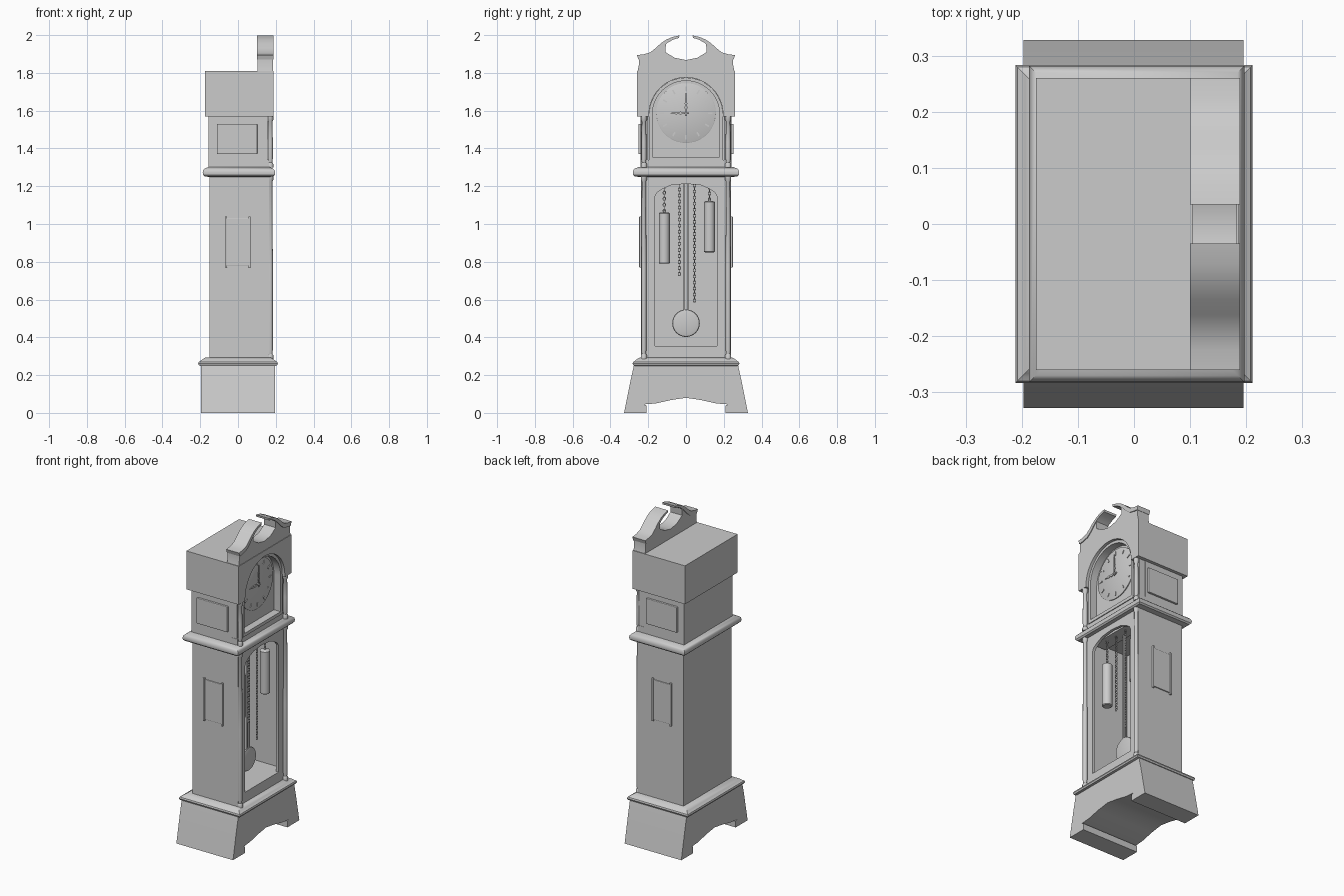
import bpy, bmesh, math
from mathutils import Matrix

if "Cube" in bpy.data.objects:
    bpy.data.objects.remove(bpy.data.objects["Cube"])

R = math.radians
COL = bpy.context.collection


def finish(name, bm, smooth=False):
    bmesh.ops.recalc_face_normals(bm, faces=bm.faces)
    me = bpy.data.meshes.new(name)
    bm.to_mesh(me)
    bm.free()
    ob = bpy.data.objects.new(name, me)
    COL.objects.link(ob)
    if smooth:
        shade(ob)
    return ob


def shade(ob):
    bpy.ops.object.select_all(action='DESELECT')
    ob.select_set(True)
    bpy.context.view_layer.objects.active = ob
    bpy.ops.object.shade_smooth_by_angle(angle=R(35))


def box(name, x0, x1, y0, y1, z0, z1, bevel=0):
    bm = bmesh.new()
    m = Matrix.Translation(((x0 + x1) / 2, (y0 + y1) / 2, (z0 + z1) / 2))
    bmesh.ops.create_cube(bm, size=1, matrix=m @ Matrix.Diagonal((x1 - x0, y1 - y0, z1 - z0, 1)))
    if bevel:
        bmesh.ops.bevel(bm, geom=bm.edges[:], offset=bevel, segments=2, affect='EDGES', profile=0.5)
    return finish(name, bm)


def plate(name, loops, x0, x1):
    """Extrude y/z outlines (later loops are holes) from x0 to x1."""
    cu = bpy.data.curves.new(name, 'CURVE')
    cu.dimensions, cu.fill_mode, cu.extrude = '2D', 'BOTH', (x1 - x0) / 2
    for pts in loops:
        sp = cu.splines.new('POLY')
        sp.points.add(len(pts) - 1)
        for p, (y, z) in zip(sp.points, pts):
            p.co = (y, z, 0, 1)
        sp.use_cyclic_u = True
    tmp = bpy.data.objects.new(name + "_outline", cu)
    COL.objects.link(tmp)
    bpy.context.view_layer.update()
    me = bpy.data.meshes.new_from_object(tmp.evaluated_get(bpy.context.evaluated_depsgraph_get()))
    bpy.data.objects.remove(tmp)
    me.transform(Matrix(((0, 0, 1, (x0 + x1) / 2), (1, 0, 0, 0), (0, 1, 0, 0), (0, 0, 0, 1))))
    bm = bmesh.new()
    bm.from_mesh(me)
    bmesh.ops.remove_doubles(bm, verts=bm.verts, dist=1e-5)
    return finish(name, bm, True)


def moulding(name, x0, x1, y, profile):
    """Stack rectangles grown by d at height z."""
    bm = bmesh.new()
    rings = [[bm.verts.new(c) for c in ((x0 - d, -y - d, z), (x1 + d, -y - d, z),
                                        (x1 + d, y + d, z), (x0 - d, y + d, z))] for d, z in profile]
    for a, b in zip(rings, rings[1:]):
        for i in range(4):
            bm.faces.new((a[i], a[i - 1], b[i - 1], b[i]))
    bm.faces.new(rings[0])
    bm.faces.new(rings[-1])
    return finish(name, bm, True)


def lathe(name, loc, profile, n=16, axis='Z'):
    bm = bmesh.new()
    rings = [[bm.verts.new((r * math.cos(2 * math.pi * i / n), r * math.sin(2 * math.pi * i / n), h))
              for i in range(n)] for r, h in profile]
    for a, b in zip(rings, rings[1:]):
        for i in range(n):
            bm.faces.new((a[i], a[i - 1], b[i - 1], b[i]))
    bm.faces.new(rings[0])
    bm.faces.new(rings[-1])
    m = Matrix.Translation(loc)
    if axis == 'X':
        m = m @ Matrix.Rotation(R(90), 4, 'Y')
    bm.transform(m)
    return finish(name, bm, True)


def mirror(half):
    return half + [(-y, z) for y, z in reversed(half) if abs(y) > 1e-6]


def arch(r, spring, bottom, rise=None, n=24):
    rise = rise or r
    return [(r, bottom)] + [(r * math.cos(math.pi * i / n), spring + rise * math.sin(math.pi * i / n))
                            for i in range(n + 1)] + [(-r, bottom)]


# flared base with arched cut between the feet
plate("base", [mirror([(0, 0.08), (-0.08, 0.068), (-0.16, 0.05), (-0.225, 0.045), (-0.21, 0.04), (-0.21, 0),
                       (-0.328, 0), (-0.312, 0.08), (-0.294, 0.17), (-0.276, 0.25), (0, 0.25)])], -0.197, 0.195)
moulding("base_moulding", -0.2, 0.2, 0.272,
         [(-0.005, 0.248), (0.007, 0.252), (0.011, 0.261), (0.008, 0.27), (0, 0.274), (-0.006, 0.28), (-0.025, 0.292)])

# hollow trunk
for s, n in ((-1, "left"), (1, "right")):
    a, b = sorted((s * 0.238, s * 0.222))
    box("trunk_side_" + n, -0.15, 0.15, a, b, 0.285, 1.26)
box("trunk_back", -0.15, -0.135, -0.222, 0.222, 0.285, 1.26)
box("trunk_floor", -0.135, 0.15, -0.222, 0.222, 0.285, 0.355)
plate("trunk_door", [[(-0.238, 0.285), (0.238, 0.285), (0.238, 1.26), (-0.238, 1.26)],
                     mirror([(0.165, 0.355), (0.165, 1.145), (0.155, 1.165), (0.125, 1.185),
                             (0.08, 1.205), (0, 1.213)])], 0.148, 0.165)

# waist moulding
moulding("waist_moulding", -0.165, 0.175, 0.26,
         [(-0.005, 1.25), (0.012, 1.252), (0.02, 1.26), (0.022, 1.272), (0.019, 1.285), (0.01, 1.294), (-0.01, 1.302)])

# hood body with dial recess
box("hood_body", -0.155, 0.118, -0.24, 0.24, 1.295, 1.575)
box("hood_sill", 0.118, 0.165, -0.24, 0.24, 1.295, 1.34)
box("hood_top", -0.175, 0.118, -0.26, 0.26, 1.57, 1.81)
plate("hood_front", [[(-0.26, 1.57), (-0.26, 1.81), (0.26, 1.81), (0.26, 1.57)] + arch(0.196, 1.58, 1.57)],
      0.118, 0.187)
plate("dial_door_frame", [arch(0.195, 1.58, 1.335), arch(0.178, 1.58, 1.355)], 0.118, 0.17)

# side panels and corner columns
for s, n in ((-1, "left"), (1, "right")):
    a, b = sorted((s * 0.235, s * 0.252))
    box("hood_side_panel_" + n, -0.112, 0.102, a, b, 1.37, 1.53, 0.004)
    a, b = sorted((s * 0.232, s * 0.244))
    box("trunk_side_panel_" + n, -0.065, 0.06, a, b, 0.78, 1.03, 0.004)
    for x in (-0.064, 0.061):
        a, b = sorted((s * 0.232, s * 0.248))
        box("trunk_panel_bead_" + n, x - 0.006, x + 0.006, a, b, 0.77, 1.04, 0.003)
    a, b = sorted((s * 0.2, s * 0.238))
    box("hood_stile_" + n, 0.118, 0.158, a, b, 1.34, 1.572)
    for part, z0, z1 in (("trunk_column_", 0.285, 1.255), ("hood_column_", 1.298, 1.572)):
        h = z1 - z0
        lathe(part + n, (0.171, s * 0.223, z0),
              [(0.016, 0), (0.016, 0.02), (0.011, 0.028), (0.0135, 0.05), (0.0135, h * 0.5),
               (0.011, h - 0.03), (0.016, h - 0.02), (0.016, h)])

# swan-neck pediment
plate("pediment", [mirror([(0, 1.805), (-0.257, 1.805), (-0.25, 1.84), (-0.25, 1.875), (-0.19, 1.89), (-0.16, 1.91),
                           (-0.137, 1.937), (-0.105, 1.963), (-0.11, 1.91), (-0.06, 1.88), (0, 1.868)])],
      0.104, 0.184)
for s, n in ((-1, "left"), (1, "right")):
    band = [(0.26, 1.894), (0.225, 1.898), (0.19, 1.908), (0.162, 1.93), (0.135, 1.955), (0.105, 1.976), (0.072, 1.99),
            (0.035, 1.998), (0.037, 1.985), (0.068, 1.976), (0.1, 1.958), (0.13, 1.932), (0.155, 1.905),
            (0.185, 1.882), (0.225, 1.873), (0.252, 1.87)]
    plate("pediment_scroll_" + n, [[(s * y, z) for y, z in band]], 0.1, 0.189)

# dial, hour marks and hands
plate("dial_plate", [arch(0.18, 1.58, 1.35)], 0.116, 0.124)
plate("dial_panel", [[(-0.15, 1.37), (0.15, 1.37), (0.15, 1.53), (-0.15, 1.53)]], 0.122, 0.127)
lathe("dial", (0.122, 0, 1.587), [(0.158, 0), (0.158, 0.01), (0.154, 0.012)], 48, 'X')
for i in range(12):
    t = box("hour_mark", 0.133, 0.138, -0.004, 0.004, 0.117, 0.14)
    t.data.transform(Matrix.Translation((0, 0, 1.587)) @ Matrix.Rotation(R(30 * i), 4, 'X'))
for name, k, ang, x in (("minute_hand", 1, 0, 0.143), ("hour_hand", 0.72, 90, 0.138)):
    c, s = math.cos(R(ang)), math.sin(R(ang))
    pts = mirror([(0, 0.12 * k), (-0.007, 0.05), (-0.003, 0.04), (-0.009, 0.03), (-0.004, 0.018),
                  (-0.004, -0.015), (0, -0.017)])
    plate(name, [[(y * c - z * s, 1.587 + y * s + z * c) for y, z in pts]], x, x + 0.004)
lathe("hand_pin", (0.132, 0, 1.587), [(0.007, 0), (0.007, 0.018)], 12, 'X')

# movement seat, pendulum and weights
box("movement_seat", 0.04, 0.13, -0.2, 0.2, 1.215, 1.25)
for y in (-0.009, 0.011):
    box("pendulum_rod", 0.067, 0.073, y - 0.004, y + 0.004, 0.53, 1.22)
lathe("pendulum_bob", (0.06, 0, 0.475), [(0.05, 0), (0.07, 0.005), (0.073, 0.01), (0.07, 0.015), (0.05, 0.02)], 32, 'X')
for n, y, z in (("left", -0.115, 0.79), ("right", 0.124, 0.85)):
    lathe("weight_" + n, (0.1, y, z),
          [(0.024, 0), (0.029, 0.004), (0.029, 0.266), (0.024, 0.27), (0.006, 0.272), (0.004, 0.285)], 24)

# chains of alternating links
for name, y, z0 in (("weight_chain_left", -0.115, 1.07), ("weight_chain_right", 0.124, 1.13),
                    ("pull_chain_left", -0.035, 0.735), ("pull_chain_right", 0.045, 0.595)):
    links = []
    for k in range(2):
        bpy.ops.mesh.primitive_torus_add(major_segments=10, minor_segments=5, major_radius=0.007, minor_radius=0.002)
        ob = bpy.context.object
        ob.data.transform(Matrix.Translation((0.1, y, z0 + 0.016 * k)) @ Matrix.Rotation(R(90 * k), 4, 'Z')
                          @ Matrix.Diagonal((1, 1, 1.3, 1)) @ Matrix.Rotation(R(90), 4, 'Y'))
        links.append(ob)
    for ob in links:
        ob.select_set(True)
    bpy.ops.object.join()
    chain = bpy.context.object
    chain.name = name
    shade(chain)
    arr = chain.modifiers.new("links", 'ARRAY')
    arr.use_relative_offset, arr.use_constant_offset = False, True
    arr.constant_offset_displace = (0, 0, 0.032)
    arr.count = max(2, round((1.22 - z0) / 0.032))
